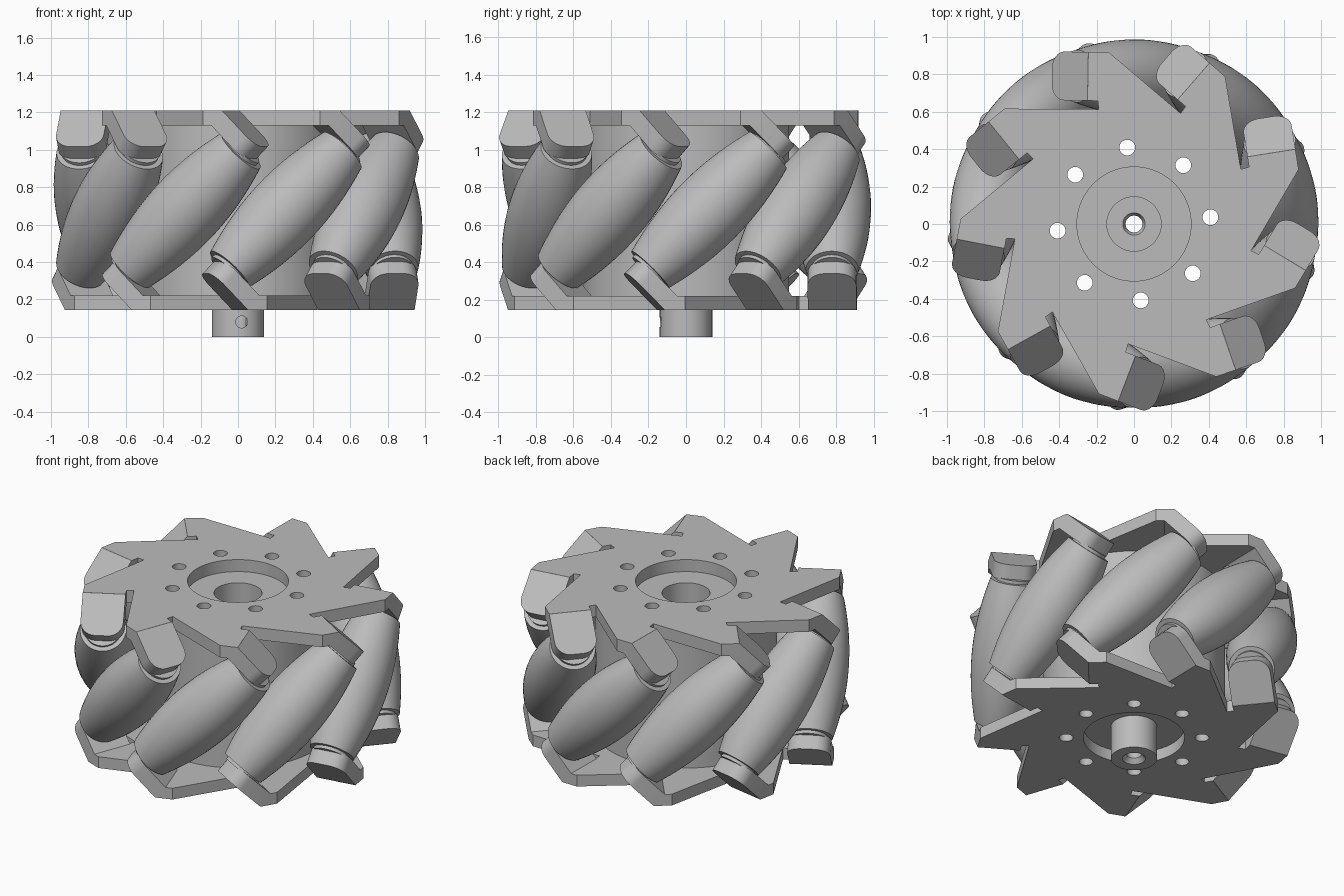
import bpy
import bmesh
import math
from mathutils import Matrix, Vector

COUNT = 9                   # rollers
STEP = math.tau / COUNT
PHASE = math.radians(9)
MID = 0.678                 # height of the wheel's middle plane
ORBIT = 0.785               # distance from wheel axis to roller axis
RIM = 0.987                 # rolling radius

cube = bpy.data.objects.get("Cube")
if cube:
    bpy.data.objects.remove(cube, do_unlink=True)

grey = bpy.data.materials.new("plain grey")
grey.use_nodes = True
COLOUR = (0.5, 0.5, 0.5, 1)
grey.diffuse_color = COLOUR
grey.node_tree.nodes["Principled BSDF"].inputs["Base Color"].default_value = COLOUR


def finish(bm, name):
    bmesh.ops.recalc_face_normals(bm, faces=bm.faces)
    mesh = bpy.data.meshes.new(name)
    bm.to_mesh(mesh)
    bm.free()
    mesh.materials.append(grey)
    obj = bpy.data.objects.new(name, mesh)
    bpy.context.collection.objects.link(obj)
    return obj


def lathe(name, profile, sides, closed=False):
    """Spin (radius, height) points round z; open profiles must end on the axis."""
    bm = bmesh.new()
    verts = [bm.verts.new((r, 0, z)) for r, z in profile]
    pairs = list(zip(verts, verts[1:]))
    if closed:
        pairs.append((verts[-1], verts[0]))
    edges = [bm.edges.new(p) for p in pairs]
    bmesh.ops.spin(bm, geom=verts + edges, cent=(0, 0, 0), axis=(0, 0, 1),
                   angle=math.tau, steps=sides, use_merge=False)
    bmesh.ops.remove_doubles(bm, verts=bm.verts, dist=1e-5)
    return finish(bm, name)


def prism(name, outline, low, high):
    bm = bmesh.new()
    face = bm.faces.new([bm.verts.new((x, y, low)) for x, y in outline])
    top = bmesh.ops.extrude_face_region(bm, geom=[face])
    moved = [g for g in top["geom"] if isinstance(g, bmesh.types.BMVert)]
    bmesh.ops.translate(bm, verts=moved, vec=(0, 0, high - low))
    return finish(bm, name)


def cut(targets, radius, matrix, length=3, sides=32):
    """Drill a round hole through each target."""
    bm = bmesh.new()
    bmesh.ops.create_cone(bm, cap_ends=True, segments=sides, radius1=radius,
                          radius2=radius, depth=length, matrix=matrix)
    cutter = finish(bm, "cutter")
    cutter.hide_render = True
    for obj in targets:
        mod = obj.modifiers.new("hole", "BOOLEAN")
        mod.operation = "DIFFERENCE"
        mod.solver = "EXACT"
        mod.object = cutter
        bpy.context.view_layer.objects.active = obj
        bpy.ops.object.modifier_apply(modifier=mod.name)
    bpy.data.objects.remove(cutter, do_unlink=True)


def copy(obj, name, matrix):
    new = bpy.data.objects.new(name, obj.data)
    bpy.context.collection.objects.link(new)
    new.matrix_world = matrix


# Toothed end plates: one tooth in (radial, tangential) steps
tooth = [(0.915, 0.15), (0.915, 0.26), (0.655, 0.26), (0.655, 0.205), (0.61, 0.2)]


def plate(name, side, low, high):
    outline = []
    for i in range(COUNT):
        turn = Matrix.Rotation(PHASE + side * i * STEP, 2)
        outline += [turn @ Vector((r, side * t)) for r, t in tooth]
    return prism(name, outline, low, high)


top_plate = plate("top_plate", 1, 1.13, 1.21)
bottom_plate = plate("bottom_plate", -1, 0.145, 0.22)

# Drum with central well and a bored shaft below
core = lathe("drum_and_shaft", [
    (0.07, 0), (0.14, 0), (0.14, 0.22), (0.55, 0.22), (0.55, 1.13),
    (0.145, 1.13), (0.145, 0.3), (0.06, 0.3), (0.045, 0.27), (0.045, 0.03)],
    72, closed=True)

# Recesses, bolt holes and set screw hole
cut([top_plate, bottom_plate], 0.305, Matrix.Identity(4), sides=72)
for i in range(8):
    angle = math.radians(5 + 45 * i)
    spot = Vector((0.41 * math.cos(angle), 0.41 * math.sin(angle), 0.5))
    cut([top_plate, bottom_plate, core], 0.042, Matrix.Translation(spot))
cut([core], 0.032, Matrix.Translation((0.02, -0.11, 0.08))
    @ Matrix.Rotation(math.pi / 2, 4, "X"), length=0.2)

# Barrel roller whose bulge follows the rolling circle, with thin end necks
HALF = 0.45
barrel = []
for i in range(21):
    t = HALF * (i / 10 - 1)
    barrel.append((RIM - math.hypot(ORBIT, t * math.sqrt(0.5)), t))
neck = [(0, 0.47), (0.113, 0.47), (0.113, HALF)]
profile = [(r, -t) for r, t in neck] + barrel + neck[::-1]
roller = lathe("roller", profile, 40)

# Slanted bracket tab with rounded tip, square to the roller axis
ROUND, WIDE, TIP = 0.09, 0.13, 0.08
outline = [(-WIDE, -0.192), (WIDE, -0.192)]
for sign, start in ((1, 0), (-1, 90)):
    for k in range(9):
        a = math.radians(start + k * 11.25)
        outline.append((sign * (WIDE - ROUND) + ROUND * math.cos(a),
                        TIP - ROUND + ROUND * math.sin(a)))
tab = prism("tab", outline, 0.46, 0.56)

bpy.ops.object.select_all(action="DESELECT")
for obj in (top_plate, bottom_plate, core, roller, tab):
    obj.select_set(True)
bpy.context.view_layer.objects.active = core
bpy.ops.object.shade_smooth_by_angle(angle=math.radians(30))

# Repeat roller and its two tabs round the wheel
flip = Matrix.Rotation(math.pi, 4, "X")
for i in range(COUNT):
    seat = (Matrix.Translation((0, 0, MID))
            @ Matrix.Rotation(PHASE + i * STEP, 4, "Z")
            @ Matrix.Translation((ORBIT, 0, 0))
            @ Matrix.Rotation(-math.pi / 4, 4, "X"))
    copy(roller, f"roller_{i + 1}", seat)
    copy(tab, f"top_tab_{i + 1}", seat)
    copy(tab, f"bottom_tab_{i + 1}", seat @ flip)
for obj in (roller, tab):
    bpy.data.objects.remove(obj, do_unlink=True)
